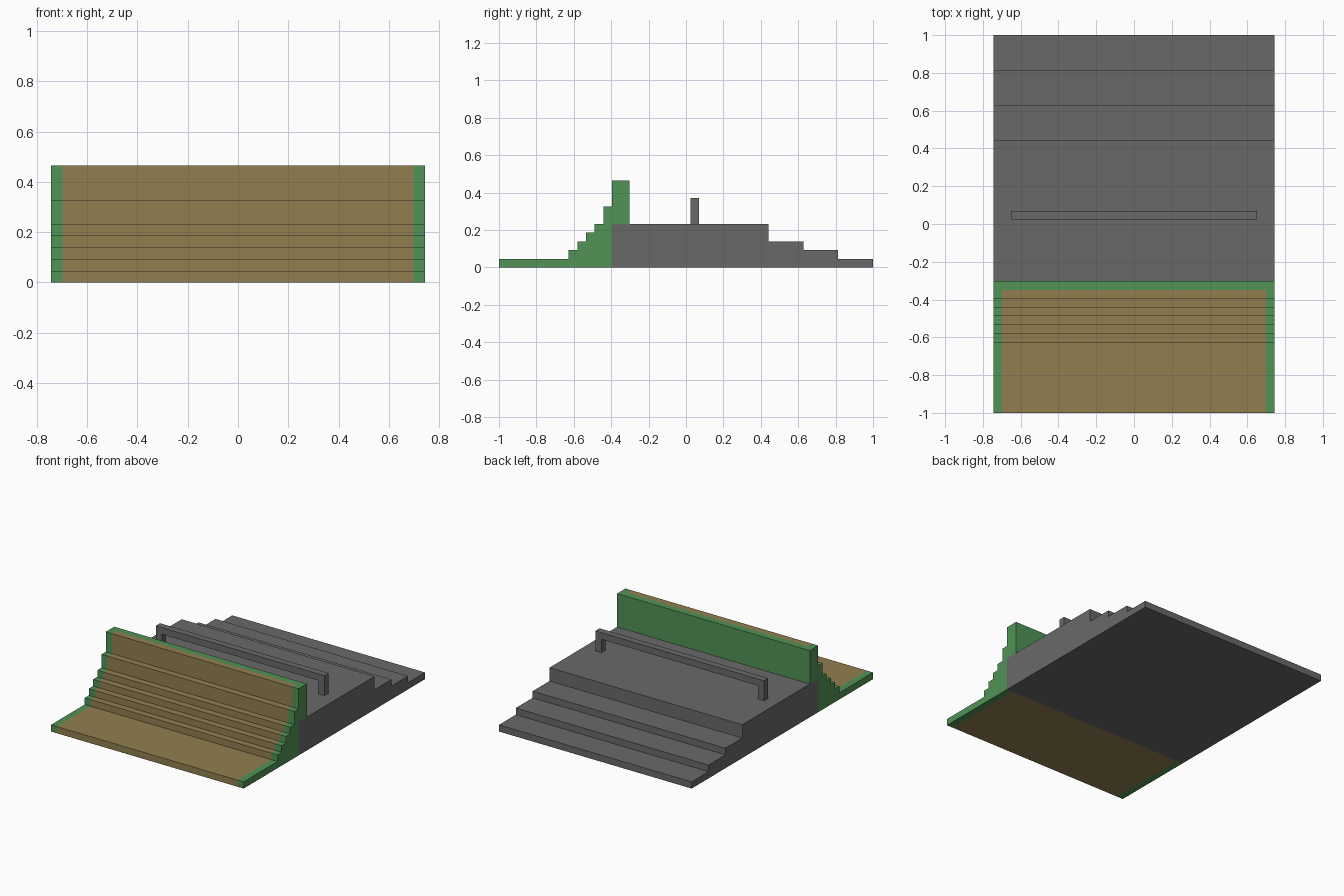
import bpy, bmesh

if "Cube" in bpy.data.objects:
    bpy.data.objects.remove(bpy.data.objects["Cube"])

U = 2 / 43          # one grid step of the model
Y0 = -1.0           # front edge


def srgb(r, g, b):
    lin = lambda c: c / 12.92 if c <= 0.04045 else ((c + 0.055) / 1.055) ** 2.4
    return (*(lin(c / 255) for c in (r, g, b)), 1)


def material(name, rgb):
    m = bpy.data.materials.new(name)
    m.diffuse_color = srgb(*rgb)
    m.use_nodes = True
    m.node_tree.nodes["Principled BSDF"].inputs["Base Color"].default_value = m.diffuse_color
    return m


GREY = material("dark grey", (105, 105, 105))
TAN = material("earth brown", (146, 127, 80))
GREEN = material("grass green", (80, 147, 86))


def extrude(name, profile, x0, x1, mat):
    """Extrude a (y, z) profile in grid steps along x."""
    bm = bmesh.new()
    face = bm.faces.new([bm.verts.new((x0 * U, Y0 + y * U, z * U)) for y, z in profile])
    new = bmesh.ops.extrude_face_region(bm, geom=[face])["geom"]
    bmesh.ops.translate(bm, vec=((x1 - x0) * U, 0, 0),
                        verts=[v for v in new if isinstance(v, bmesh.types.BMVert)])
    bmesh.ops.recalc_face_normals(bm, faces=bm.faces)
    me = bpy.data.meshes.new(name)
    bm.to_mesh(me)
    bm.free()
    me.materials.append(mat)
    ob = bpy.data.objects.new(name, me)
    bpy.context.collection.objects.link(ob)
    return ob


def box(y0, y1, z0, z1):
    return [(y0, z0), (y0, z1), (y1, z1), (y1, z0)]


def stairs(steps, y):
    """Stepped outline from (end, height) pairs, starting at y."""
    pts = [(y, 0)]
    for end, h in steps:
        pts += [(y, h), (end, h)]
        y = end
    return pts


# Curved front ramp, with its lip overhanging the deck
ramp_steps = [(8, 1), (9, 2), (10, 3), (11, 4), (12, 5), (13, 7)]


def ramp(back):
    return stairs(ramp_steps + [(back, 10)], 0) + [(back, 5), (13, 5), (13, 0)]


extrude("ramp_surface", ramp(14), -15, 15, TAN)
extrude("ramp_left_edge", ramp(15), -16, -15, GREEN)
extrude("ramp_right_edge", ramp(15), 15, 16, GREEN)
extrude("ramp_back_wall", box(14, 15, 5, 10), -15, 15, GREEN)

# Deck with wide rear steps
deck = stairs([(31, 5), (35, 3), (39, 2), (43, 1)], 13) + [(43, 0)]
extrude("deck", deck, -16, 16, GREY)

# Grind rail on two posts
extrude("rail_bar", box(22, 23, 7, 8), -14, 14, GREY)
extrude("rail_left_post", box(22, 23, 5, 7), -14, -13, GREY)
extrude("rail_right_post", box(22, 23, 5, 7), 13, 14, GREY)
